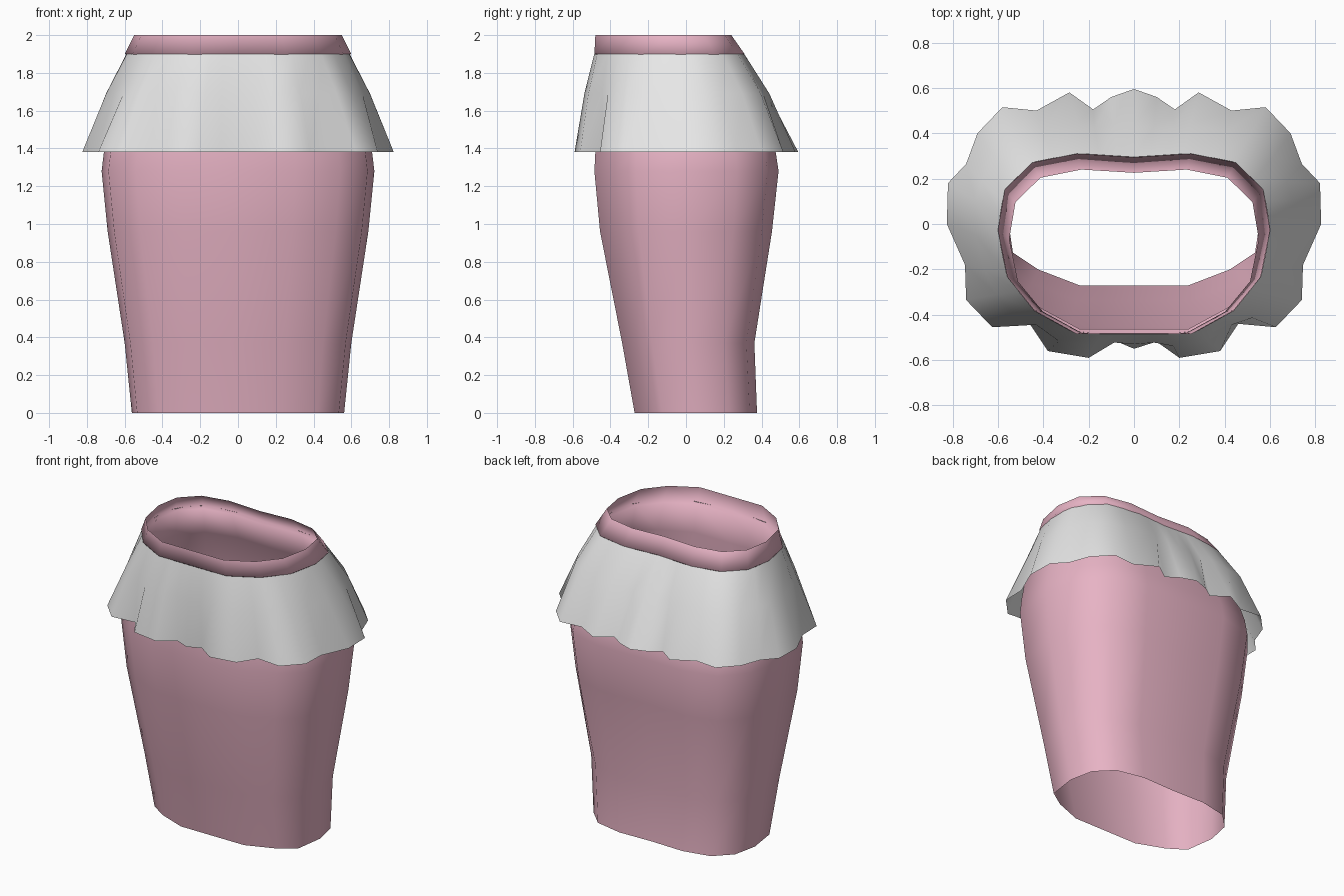
import bpy
from math import atan2, cos, sin

cube = bpy.data.objects.get("Cube")
if cube:
    bpy.data.objects.remove(cube, do_unlink=True)


def material(name, colour):
    m = bpy.data.materials.new(name)
    m.use_nodes = True
    m.diffuse_color = colour
    m.node_tree.nodes["Principled BSDF"].inputs["Base Color"].default_value = colour
    return m


pink = material("dusty pink", (0.8, 0.45, 0.555, 1))
grey = material("light grey", (0.8, 0.8, 0.8, 1))


def mirrored(half):
    """Close a half outline (back centre to front centre) across x = 0."""
    return half + [(-x, y) for x, y in half[-2:0:-1]]


def loft(name, rings, mat):
    """Open tube through rings listed from top to bottom."""
    n = len(rings[0])
    verts = [v for ring in rings for v in ring]
    faces = []
    for r in range(len(rings) - 1):
        for i in range(n):
            j = (i + 1) % n
            faces.append((r * n + i, r * n + j, (r + 1) * n + j, (r + 1) * n + i))
    mesh = bpy.data.meshes.new(name)
    mesh.from_pydata(verts, [], faces)
    mesh.materials.append(mat)
    mesh.shade_smooth()
    ob = bpy.data.objects.new(name, mesh)
    bpy.context.collection.objects.link(ob)
    return ob


# Unit cross-sections: rounder front at the waist, squarer front below
waist_section = mirrored([(0, .96), (.42, 1), (.75, .9), (.95, .6), (1, .15),
                          (.93, -.37), (.73, -.74), (.42, -1), (0, -1)])
hip_section = mirrored([(0, .98), (.42, 1), (.75, .88), (.94, .55), (1, .05),
                        (.95, -.55), (.75, -.78), (.42, -1), (0, -1)])


def ring(z, half_width, front, back, shape):
    mid, depth = (front + back) / 2, (back - front) / 2
    return [(x * half_width, mid + y * depth, z) for x, y in shape]


# Skirt body: height, half width, front, back; tucked in just under the band
band = [(2, .55, -.48, .24), (1.9, .6, -.485, .31), (1.892, .575, -.462, .285)]
hips = [(1.69, .635, -.47, .38), (1.38, .71, -.48, .475), (1.28, .722, -.485, .49),
        (.96, .69, -.455, .455), (.37, .6, -.338, .362), (0, .562, -.272, .376)]
loft("skirt_body", [ring(*lv, waist_section) for lv in band]
     + [ring(*lv, hip_section) for lv in hips], pink)

# Gathered hem outline of the frill
hem = mirrored([(0, .595), (.1, .56), (.18, .505), (.285, .58), (.43, .5), (.58, .515),
                (.69, .4), (.74, .265), (.82, .18), (.825, 0), (.745, -.18),
                (.74, -.335), (.625, -.455), (.46, -.44), (.38, -.56), (.2, -.59),
                (.09, -.512), (0, -.55)])


def on_section(x, y):
    """Point of the waist section in the same direction as a hem point."""
    a = atan2(y / .59, x / .82)
    dx, dy = cos(a), sin(a)
    best = 0
    for (ax, ay), (bx, by) in zip(waist_section, waist_section[1:] + waist_section[:1]):
        ex, ey = bx - ax, by - ay
        det = dx * ey - dy * ex
        if abs(det) > 1e-9:
            t = (ax * ey - ay * ex) / det
            s = (ax * dy - ay * dx) / det
            if t > 0 and -1e-6 <= s <= 1 + 1e-6:
                best = max(best, t)
    return dx * best, dy * best


# Frill: snug at the waist, nearly smooth at mid height, folded at the hem
outline = [on_section(x, y) for x, y in hem]
waist = ring(1.9, .601, -.486, .311, outline)
middle = [(m[0] * .8 + h[0] * .2, m[1] * .8 + h[1] * .2, 1.69)
          for m, h in zip(ring(1.69, .68, -.525, .41, outline), hem)]
loft("peplum_frill", [waist, middle, [(x, y, 1.38) for x, y in hem]], grey)
